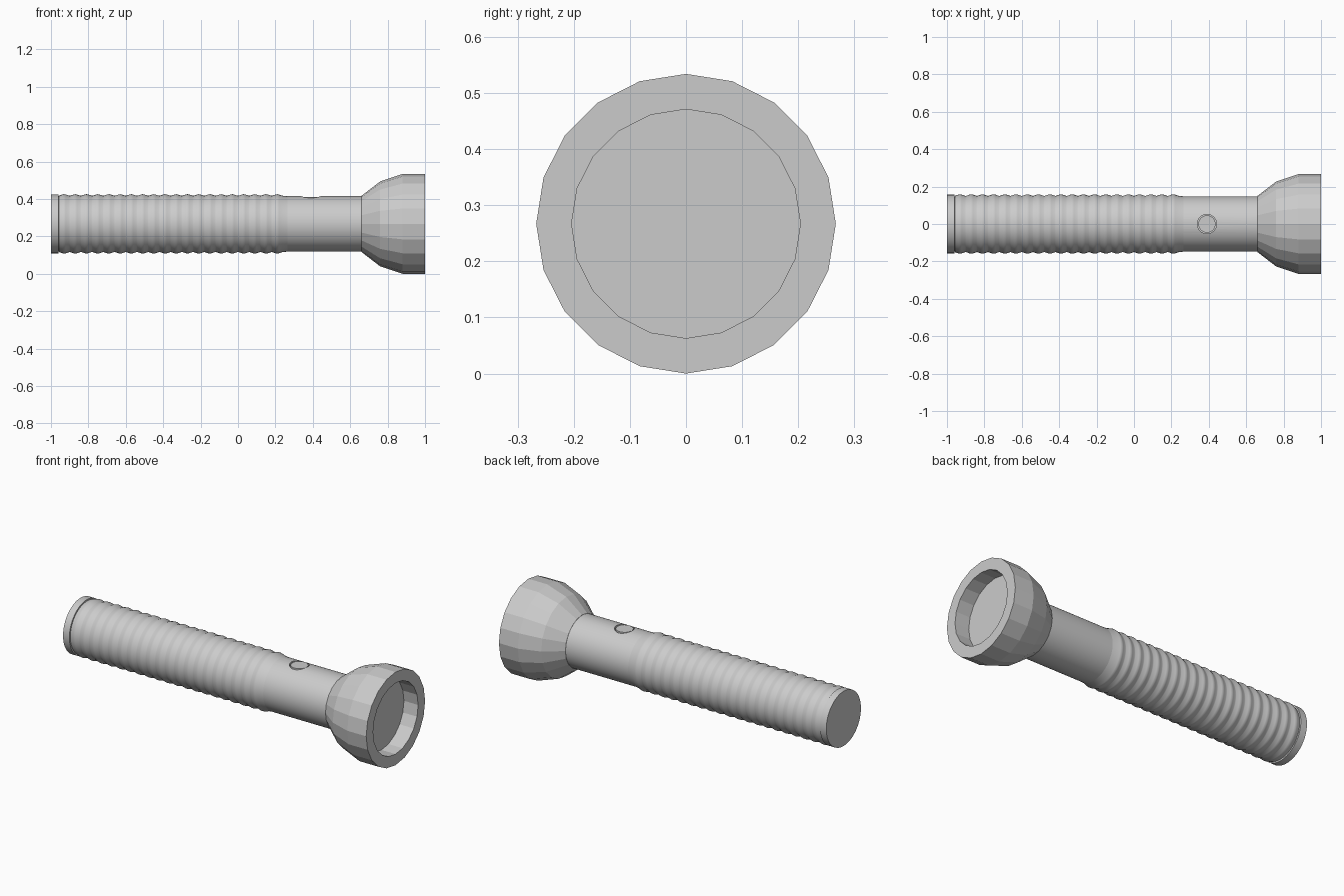
import bpy, bmesh, math

if "Cube" in bpy.data.objects:
    bpy.data.objects.remove(bpy.data.objects["Cube"])

ZC = 0.267  # height of the long axis


def lathe(name, profile, sides, smooth=True):
    """Revolve (x, radius) points around the long axis; radius 0 makes a pole."""
    bm = bmesh.new()
    rings = []
    for x, r in profile:
        n = sides if r > 0 else 1
        rings.append([bm.verts.new((x, r * math.sin(2 * math.pi * i / n),
                                    ZC + r * math.cos(2 * math.pi * i / n))) for i in range(n)])
    for a, b in zip(rings, rings[1:]):
        for i in range(sides):
            j = (i + 1) % sides
            if len(a) == 1:
                bm.faces.new((a[0], b[j], b[i]))
            elif len(b) == 1:
                bm.faces.new((a[i], a[j], b[0]))
            else:
                bm.faces.new((a[i], a[j], b[j], b[i]))
    bmesh.ops.recalc_face_normals(bm, faces=bm.faces)
    mesh = bpy.data.meshes.new(name)
    bm.to_mesh(mesh)
    bm.free()
    ob = bpy.data.objects.new(name, mesh)
    bpy.context.collection.objects.link(ob)
    if smooth:
        shade(ob)
    return ob


def shade(ob):
    bpy.ops.object.select_all(action='DESELECT')
    ob.select_set(True)
    bpy.context.view_layer.objects.active = ob
    bpy.ops.object.shade_smooth_by_angle(angle=math.radians(40))


def upright(name, radius, z0, z1):
    bpy.ops.mesh.primitive_cylinder_add(vertices=24, radius=radius, depth=z1 - z0,
                                        location=(0.39, 0, (z0 + z1) / 2))
    ob = bpy.context.object
    ob.name = name
    return ob


# Smooth barrel with a socket for the switch
barrel = lathe("barrel", [(-0.97, 0), (-0.97, 0.148), (0.67, 0.148), (0.67, 0)], 64)
cutter = upright("switch_cutter", 0.052, 0.392, 0.45)
mod = barrel.modifiers.new("switch_socket", 'BOOLEAN')
mod.object = cutter
mod.solver = 'EXACT'
bpy.context.view_layer.objects.active = barrel
bpy.ops.object.modifier_apply(modifier=mod.name)
bpy.data.objects.remove(cutter)
shade(barrel)

# Switch button
shade(upright("switch_button", 0.046, 0.385, 0.411))

# Fine scalloped grip rings
pitch, start, count = 0.06, -0.96, 20
grip = [(start, 0.145)]
for k in range(count):
    for f, r in ((0.05, 0.151), (0.35, 0.157), (0.5, 0.159), (0.65, 0.157), (0.95, 0.151)):
        grip.append((start + (k + f) * pitch, r))
grip += [(0.29, 0.145)]
lathe("grip", grip, 64)

# Tail cap
lathe("tail_cap", [(-1, 0), (-1, 0.157), (-0.96, 0.157), (-0.96, 0.14)], 64)

# Faceted head with recessed front
lathe("head", [(0.66, 0), (0.66, 0.15), (0.76, 0.227), (0.88, 0.267), (1, 0.267),
               (1, 0.204), (0.91, 0.204), (0.91, 0)], 20, smooth=False)
